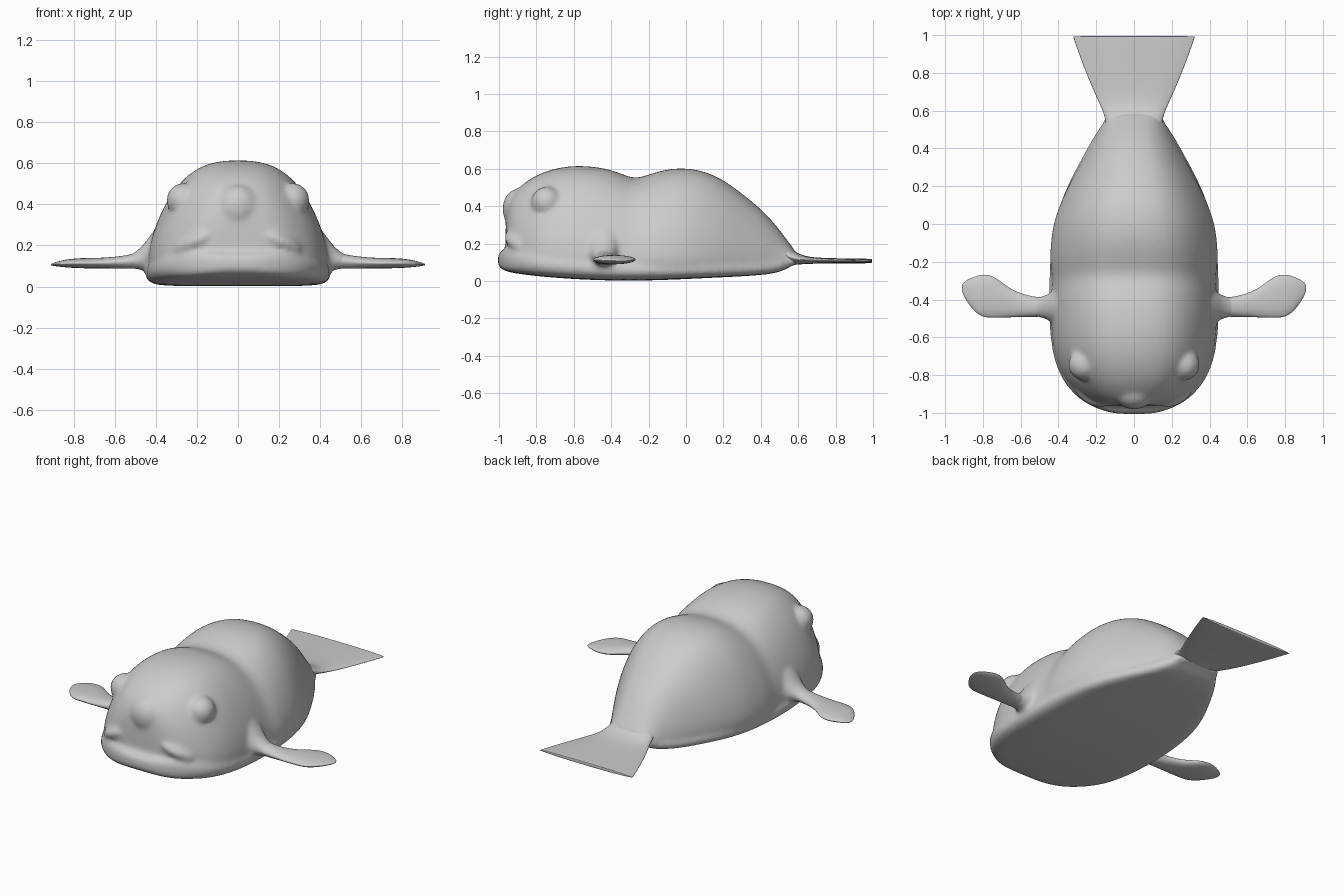
import bpy, bmesh, math
from mathutils import Matrix

# Half cross-sections as (width, height) fractions, bottom centre to top centre
DOME = [(0, 0), (.5, 0), (.9, 0), (1, .08), (.995, .22), (.95, .38), (.86, .56),
        (.74, .73), (.56, .89), (.32, .99), (0, 1.01)]
SLAB = [(0, 0), (.5, 0), (.85, .02), (.97, .15), (1.01, .45), (.99, .75), (.9, 1), (.5, 1), (0, 1)]
BLADE = [(0, 0), (.5, .04), (.85, .2), (1.03, .42), (1.03, .58), (.85, .8), (.5, .96), (0, 1)]


def loft(bm, section, stations, along_x=False, side=1):
    """Skin rings (position, half width, bottom, top, centre offset) along y or x."""
    outline = section + [(-u, v) for u, v in section[-2:0:-1]]
    rings = []
    for pos, w, zb, zt, *c in stations:
        off = c[0] if c else 0
        ring = []
        for u, v in outline:
            a, z = off + u * w, zb + v * (zt - zb)
            ring.append(bm.verts.new((pos * side, a, z) if along_x else (a, pos, z)))
        rings.append(ring)
    n = len(outline)
    faces = []
    for r, s in zip(rings, rings[1:]):
        for i in range(n):
            faces.append(bm.faces.new((r[i], r[(i + 1) % n], s[(i + 1) % n], s[i])))
    faces += [bm.faces.new(rings[0]), bm.faces.new(rings[-1])]
    bmesh.ops.recalc_face_normals(bm, faces=faces)


def blob(bm, centre, radii, tilt=(0, 0, 0)):
    m = Matrix.Translation(centre)
    for axis, ang in zip('XYZ', tilt):
        m = m @ Matrix.Rotation(math.radians(ang), 4, axis)
    m = m @ Matrix.Diagonal((*radii, 1))
    bmesh.ops.create_uvsphere(bm, u_segments=20, v_segments=12, radius=1, matrix=m)


def finish(bm, name, fuse=False):
    me = bpy.data.meshes.new(name)
    bm.to_mesh(me)
    bm.free()
    ob = bpy.data.objects.new(name, me)
    bpy.context.collection.objects.link(ob)
    sub = ob.modifiers.new("round", 'SUBSURF')
    sub.levels = sub.render_levels = 2
    if fuse:
        rem = ob.modifiers.new("fuse", 'REMESH')
        rem.mode = 'VOXEL'
        rem.voxel_size = 0.013
        rem.use_smooth_shade = True
        smo = ob.modifiers.new("soften", 'SMOOTH')
        smo.factor, smo.iterations = .5, 9
    me.polygons.foreach_set("use_smooth", [True] * len(me.polygons))
    return ob


# Side fin: flared root, narrow arm, leaf-shaped paddle
FIN_ROOT = [(.30, .09, .06, .34, -.44), (.38, .09, .065, .31, -.44), (.43, .08, .07, .25, -.44),
            (.47, .06, .08, .19, -.44), (.52, .05, .088, .155, -.44), (.56, .05, .092, .142, -.436)]
PADDLE = [(.44, .05, .09, .18, -.44), (.52, .05, .086, .156, -.44), (.60, .06, .088, .145, -.43),
          (.67, .078, .088, .14, -.415), (.74, .108, .088, .14, -.385), (.80, .113, .09, .137, -.38),
          (.85, .088, .094, .13, -.37), (.89, .05, .099, .118, -.35), (.912, .02, .103, .11, -.34)]

# Body: two-humped dome fused with the flat belly and protruding lower lip
bm = bmesh.new()
loft(bm, DOME, [
    (-.965, .11, .10, .33), (-.955, .19, .08, .40), (-.93, .26, .07, .46), (-.87, .325, .06, .52),
    (-.80, .38, .05, .565), (-.70, .422, .04, .602), (-.57, .44, .03, .618), (-.42, .44, .03, .60),
    (-.33, .435, .03, .565), (-.27, .435, .03, .543), (-.20, .448, .03, .567), (-.10, .443, .03, .597),
    (0, .43, .03, .602), (.10, .395, .03, .585), (.20, .35, .035, .54), (.30, .295, .04, .465),
    (.40, .24, .04, .385), (.48, .19, .05, .30), (.55, .155, .075, .205), (.60, .15, .09, .14)])
loft(bm, SLAB, [
    (-1.008, .09, .085, .14), (-.985, .18, .06, .165), (-.94, .275, .045, .175),
    (-.86, .36, .033, .17), (-.72, .432, .018, .15), (-.5, .452, .004, .13), (-.25, .45, .0, .11),
    (0, .43, .01, .11), (.2, .36, .02, .10), (.4, .25, .03, .10), (.5, .19, .045, .11),
    (.57, .145, .08, .12)])
# Drooping nose
blob(bm, (0, -.895, .385), (.11, .088, .11))
for s in (-1, 1):
    # Mouth corners, low eye bulges and fin roots
    blob(bm, (s * .22, -.905, .215), (.11, .055, .04), (0, s * 25, s * 25))
    blob(bm, (s * .265, -.745, .42), (.085, .085, .085))
    loft(bm, BLADE, FIN_ROOT, True, s)
finish(bm, "body", True)

# Tail fin: thin fan with a straight end
bm = bmesh.new()
loft(bm, BLADE, [
    (.46, .13, .07, .22), (.53, .145, .08, .20), (.58, .154, .085, .16), (.63, .175, .09, .132),
    (.72, .215, .093, .123), (.85, .267, .094, .121), (.98, .312, .094, .119),
    (.992, .314, .096, .118), (.995, .314, .098, .116)])
finish(bm, "tail_fin")

# Paddles
for s, label in ((-1, "left"), (1, "right")):
    bm = bmesh.new()
    loft(bm, BLADE, PADDLE, True, s)
    finish(bm, label + "_side_fin")
